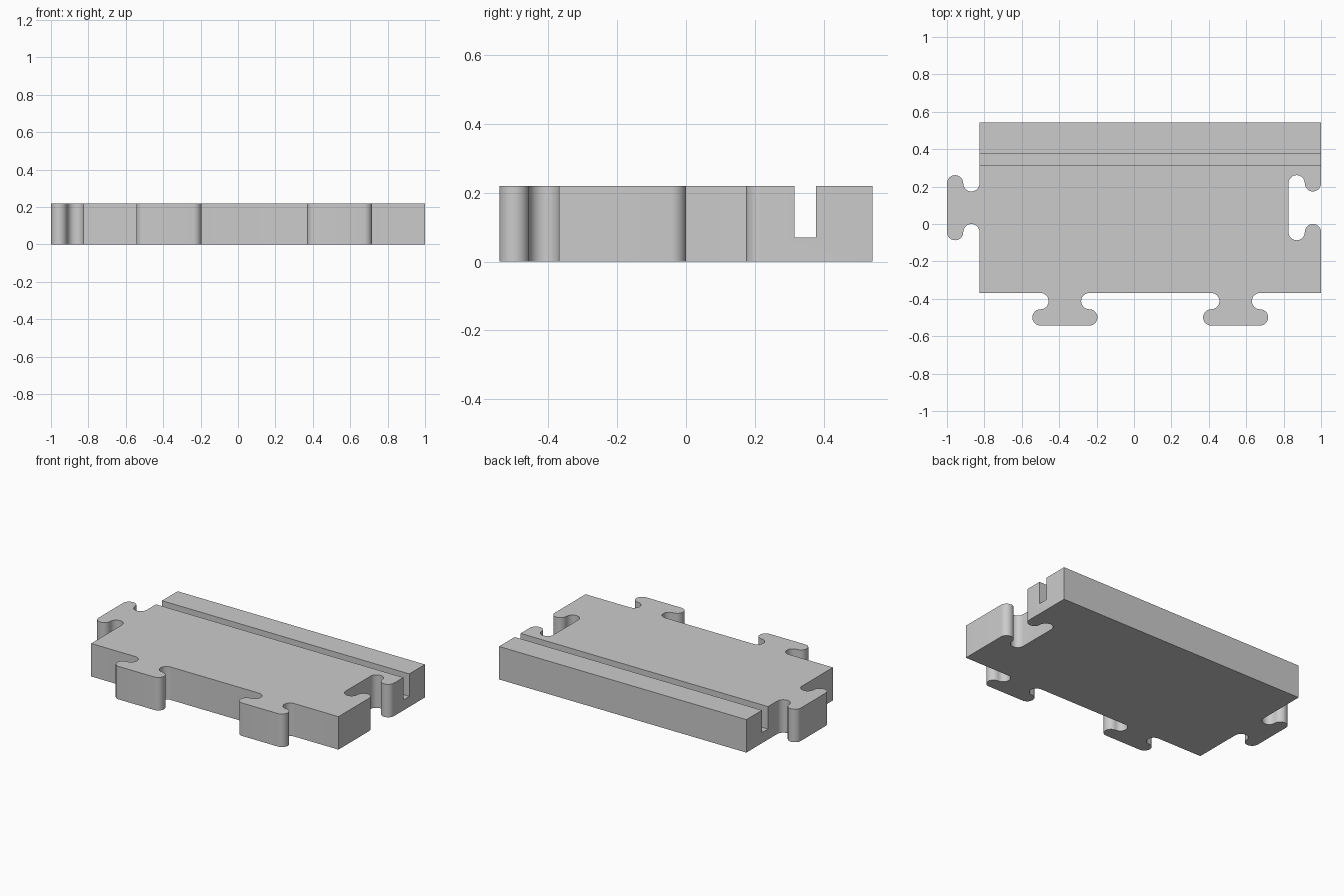
import bpy
import bmesh
from math import sin, cos, pi

cube = bpy.data.objects.get("Cube")
if cube:
    bpy.data.objects.remove(cube, do_unlink=True)

HEIGHT = 0.22
R = 0.0435                      # radius of every lobe and notch
TAB = 4 * R                     # how far a tab stands out
LEFT, RIGHT = TAB - 1, 1.0      # body edges
FRONT, BACK = TAB - 0.543, 0.543
MID_X, MID_Y = (LEFT + RIGHT) / 2, (FRONT + BACK) / 2
PITCH = (RIGHT - LEFT) / 4
STEPS = 16

grey = bpy.data.materials.new("light grey")
grey.use_nodes = True
colour = (0.6, 0.6, 0.6, 1)
grey.diffuse_color = colour
grey.node_tree.nodes["Principled BSDF"].inputs["Base Color"].default_value = colour


def tab_profile():
    """Tab outline as (along edge, outward): notch, lobe, then their mirror."""
    half = []
    for centre, side in ((R, 1), (3 * R, -1)):
        for i in range(STEPS + 1):
            a = pi * i / STEPS
            half.append((-3 * R + side * R * sin(a), centre - R * cos(a)))
    del half[STEPS]             # point shared by notch and lobe
    return half + [(-u, v) for u, v in reversed(half)]


# Outline, counter-clockwise: front tabs, right socket, back edge, left tab
tab = tab_profile()
outline = [(LEFT, FRONT)]
for cx in (MID_X - PITCH, MID_X + PITCH):
    outline += [(cx + u, FRONT - v) for u, v in tab]
outline.append((RIGHT, FRONT))
outline += [(RIGHT - v, MID_Y + u) for u, v in tab]
outline += [(RIGHT, BACK), (LEFT, BACK)]
outline += [(LEFT - v, MID_Y - u) for u, v in tab]


def prism(name, points, z0, z1):
    bm = bmesh.new()
    face = bm.faces.new([bm.verts.new((x, y, z0)) for x, y in points])
    top = bmesh.ops.extrude_face_region(bm, geom=[face])["geom"]
    for v in top:
        if isinstance(v, bmesh.types.BMVert):
            v.co.z = z1
    bmesh.ops.recalc_face_normals(bm, faces=bm.faces[:])
    mesh = bpy.data.meshes.new(name)
    bm.to_mesh(mesh)
    bm.free()
    mesh.materials.append(grey)
    obj = bpy.data.objects.new(name, mesh)
    bpy.context.collection.objects.link(obj)
    return obj


plate = prism("interlocking_plate", outline, 0, HEIGHT)

# Long slot along the back
y0, y1 = 0.315, 0.378
slot = prism("slot_cutter", [(LEFT - 0.1, y0), (RIGHT + 0.1, y0),
                             (RIGHT + 0.1, y1), (LEFT - 0.1, y1)], 0.07, HEIGHT + 0.1)
slot.hide_render = True
cut = plate.modifiers.new("slot", "BOOLEAN")
cut.operation = "DIFFERENCE"
cut.solver = "EXACT"
cut.object = slot

bpy.ops.object.select_all(action="DESELECT")
plate.select_set(True)
bpy.context.view_layer.objects.active = plate
bpy.ops.object.modifier_apply(modifier=cut.name)
bpy.data.objects.remove(slot, do_unlink=True)
bpy.ops.object.shade_smooth_by_angle(angle=pi / 6)
